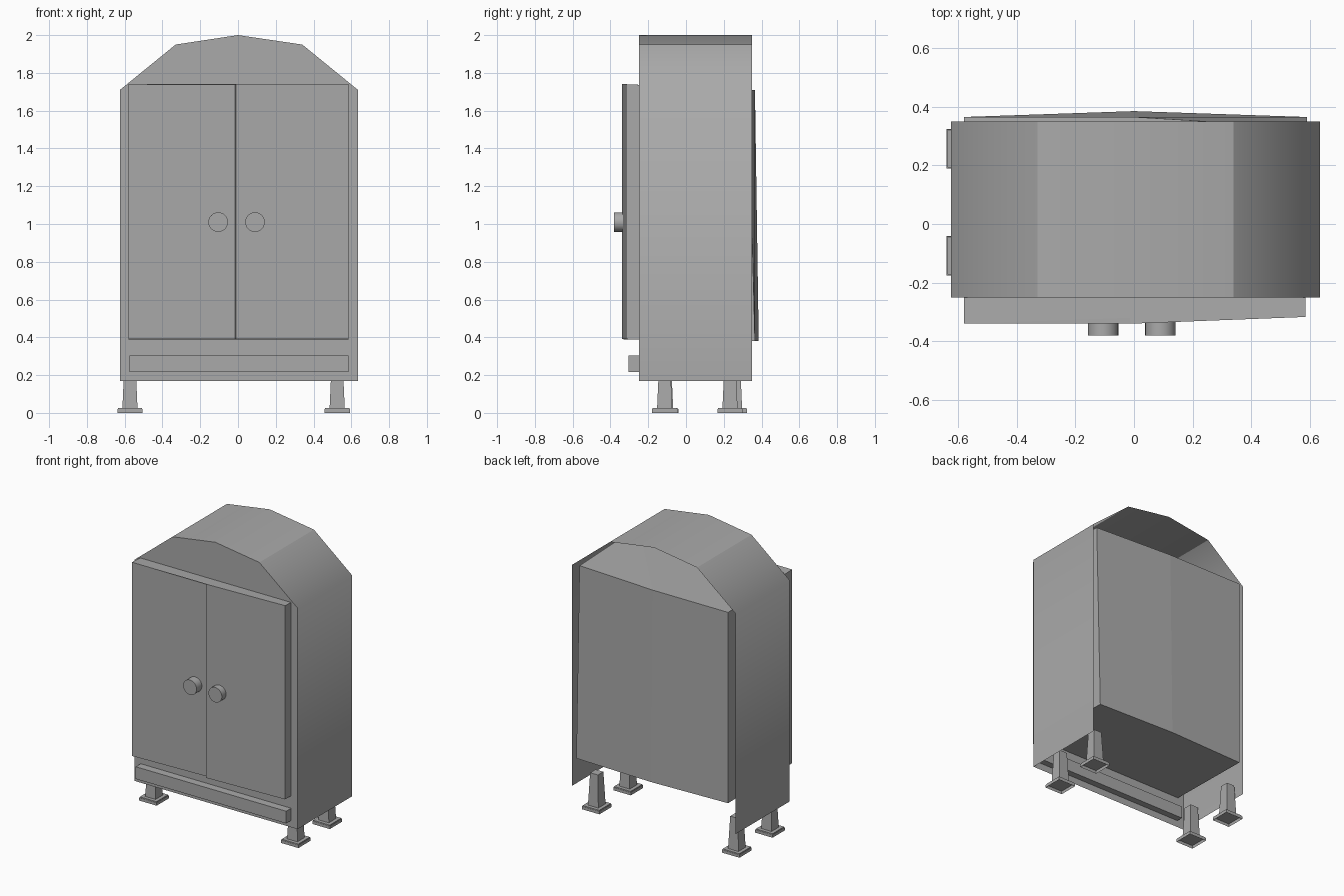
import bpy
import bmesh
from mathutils import Vector

old = bpy.data.objects.get("Cube")
if old:
    bpy.data.objects.remove(old, do_unlink=True)

grey = bpy.data.materials.new("plain_grey")
grey.use_nodes = True
GREY = (0.4, 0.4, 0.4, 1)
grey.diffuse_color = GREY
grey.node_tree.nodes["Principled BSDF"].inputs["Base Color"].default_value = GREY


def finish(name, bm):
    """Turn a bmesh into a named grey object."""
    mesh = bpy.data.meshes.new(name)
    bm.to_mesh(mesh)
    bm.free()
    mesh.materials.append(grey)
    obj = bpy.data.objects.new(name, mesh)
    bpy.context.collection.objects.link(obj)
    return obj


def loft(bm, low, high):
    """Closed solid between two rings of points; returns the low cap."""
    a = [bm.verts.new(p) for p in low]
    b = [bm.verts.new(p) for p in high]
    n = len(a)
    for i in range(n):
        j = (i + 1) % n
        bm.faces.new((a[i], a[j], b[j], b[i]))
    bm.faces.new(b)
    return bm.faces.new(a[::-1])


def square(x, y, z, r):
    return [(x - r, y - r, z), (x + r, y - r, z), (x + r, y + r, z), (x - r, y + r, z)]


# Thin arched shell, open at the back and below
arch = [(-0.625, 0.17), (-0.625, 1.71), (-0.33, 1.95), (0, 2.0),
        (0.34, 1.95), (0.635, 1.71), (0.635, 0.17)]
bm = bmesh.new()
front = [bm.verts.new((x, -0.25, z)) for x, z in arch]
back = [bm.verts.new((x, 0.35, z)) for x, z in arch]
for i in range(len(arch) - 1):
    bm.faces.new((front[i], front[i + 1], back[i + 1], back[i]))
front_face = bm.faces.new(front[::-1])
for f in bm.faces:
    f.smooth = f is not front_face
for e in front_face.edges:
    e.smooth = False
for i in (2, 4):
    bm.edges.get((front[i], back[i])).smooth = False
finish("arched_shell", bm)

# Inner cupboard with two slightly open doors and a bowed back
door_line = [(-0.58, -0.34), (-0.015, -0.32), (-0.01, -0.34), (0.585, -0.317)]
low = [(x, y, 0.39) for x, y in door_line]
low += [(0.59, 0.365, 0.38), (0, 0.385, 0.38), (-0.58, 0.365, 0.38)]
high = [(x, y, 1.74) for x, y in door_line]
high += [(0.59, 0.33, 1.71), (0, 0.365, 1.71), (-0.58, 0.365, 1.71)]
bm = bmesh.new()
loft(bm, low, high)
bmesh.ops.triangulate(bm, faces=[f for f in bm.faces if len(f.verts) > 4])
finish("cupboard_with_doors", bm)

# Drawer front under the doors
bm = bmesh.new()
bmesh.ops.create_cube(bm, size=1)
for v in bm.verts:
    v.co = Vector((v.co.x * 1.16 + 0.005, v.co.y * 0.1 - 0.255, v.co.z * 0.085 + 0.26))
finish("drawer", bm)

# Round door knobs
for name, x in (("right_knob", -0.105), ("left_knob", 0.09)):
    bpy.ops.mesh.primitive_cylinder_add(vertices=24, radius=0.052, depth=0.08,
                                        location=(x, -0.34, 1.01),
                                        rotation=(1.5708, 0, 0))
    knob = bpy.context.object
    knob.name = name
    knob.data.materials.append(grey)
    bpy.ops.object.shade_smooth_by_angle()

# Tapered legs on hollow square foot plates
legs = {"front_right": (-0.572, -0.108), "back_right": (-0.572, 0.257),
        "front_left": (0.525, -0.113), "back_left": (0.525, 0.233)}
for place, (x, y) in legs.items():
    bm = bmesh.new()
    loft(bm, square(x, y, 0.025, 0.04), square(x, y, 0.25, 0.03))
    base = loft(bm, square(x, y, 0, 0.067), square(x, y, 0.026, 0.064))
    bmesh.ops.inset_region(bm, faces=[base], thickness=0.025)
    for v in base.verts:
        v.co.z = 0.02
    finish(place + "_leg", bm)
